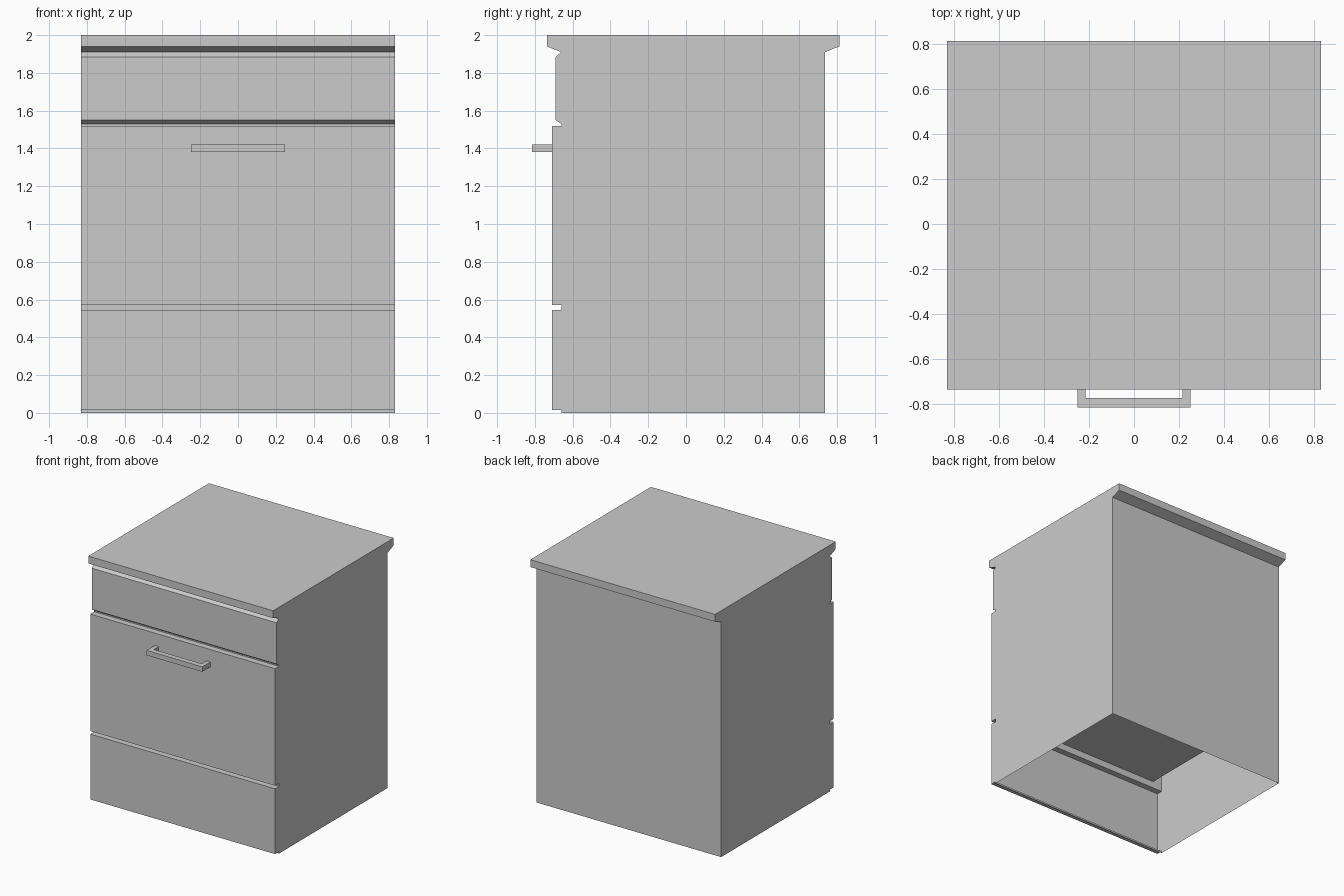
import bpy, bmesh
from mathutils import Vector

if "Cube" in bpy.data.objects:
    bpy.data.objects.remove(bpy.data.objects["Cube"])

HALF_W = 0.83


def finish(bm, name):
    mesh = bpy.data.meshes.new(name)
    bm.to_mesh(mesh)
    bm.free()
    obj = bpy.data.objects.new(name, mesh)
    bpy.context.collection.objects.link(obj)
    return obj


def extrude_outline(bm, points, offset):
    """Closed prism from an outline; returns the side faces in outline order."""
    a = [bm.verts.new(p) for p in points]
    b = [bm.verts.new(Vector(p) + Vector(offset)) for p in points]
    n = len(a)
    sides = [bm.faces.new((a[i], a[(i + 1) % n], b[(i + 1) % n], b[i])) for i in range(n)]
    bm.faces.new(a[::-1])
    bm.faces.new(b)
    bmesh.ops.recalc_face_normals(bm, faces=bm.faces)
    return sides


# cabinet shell: side profile (y, z) with drawer front, control panel and worktop
profile = [(0.735, 0), (0.735, 1.91), (0.812, 1.94), (0.812, 2.0),
           (-0.735, 2.0), (-0.735, 1.94), (-0.66, 1.91), (-0.69, 1.885),
           (-0.69, 1.55), (-0.66, 1.53), (-0.66, 0.545), (-0.71, 0.545),
           (-0.71, 0.015), (-0.66, 0.015), (-0.66, 0)]
bm = bmesh.new()
sides = extrude_outline(bm, [(-HALF_W, y, z) for y, z in profile], (2 * HALF_W, 0, 0))
front, bottom = sides[9], sides[-1]

# oven cavity behind the door
bmesh.ops.inset_region(bm, faces=[front], thickness=0.12)
for v in front.verts:
    v.co.z = 0.60 if v.co.z < 1.0 else 1.48
cavity = bmesh.ops.extrude_discrete_faces(bm, faces=[front])["faces"][0]
bmesh.ops.translate(bm, verts=cavity.verts, vec=(0, 1.25, 0))

# open underside
bmesh.ops.delete(bm, geom=[bottom], context='FACES_ONLY')
finish(bm, "cabinet_body")

# oven door
bm = bmesh.new()
door = [(-0.66, 0.57), (-0.66, 1.52), (-0.71, 1.52), (-0.71, 0.57)]
extrude_outline(bm, [(-HALF_W, y, z) for y, z in door], (2 * HALF_W, 0, 0))
finish(bm, "oven_door")

# door handle: U shape seen from above
half = [(0.25, -0.815), (0.25, -0.71), (0.215, -0.71), (0.215, -0.772)]
outline = half + [(-x, y) for x, y in reversed(half)]
bm = bmesh.new()
extrude_outline(bm, [(x, y, 1.38) for x, y in outline], (0, 0, 0.04))
finish(bm, "door_handle")
